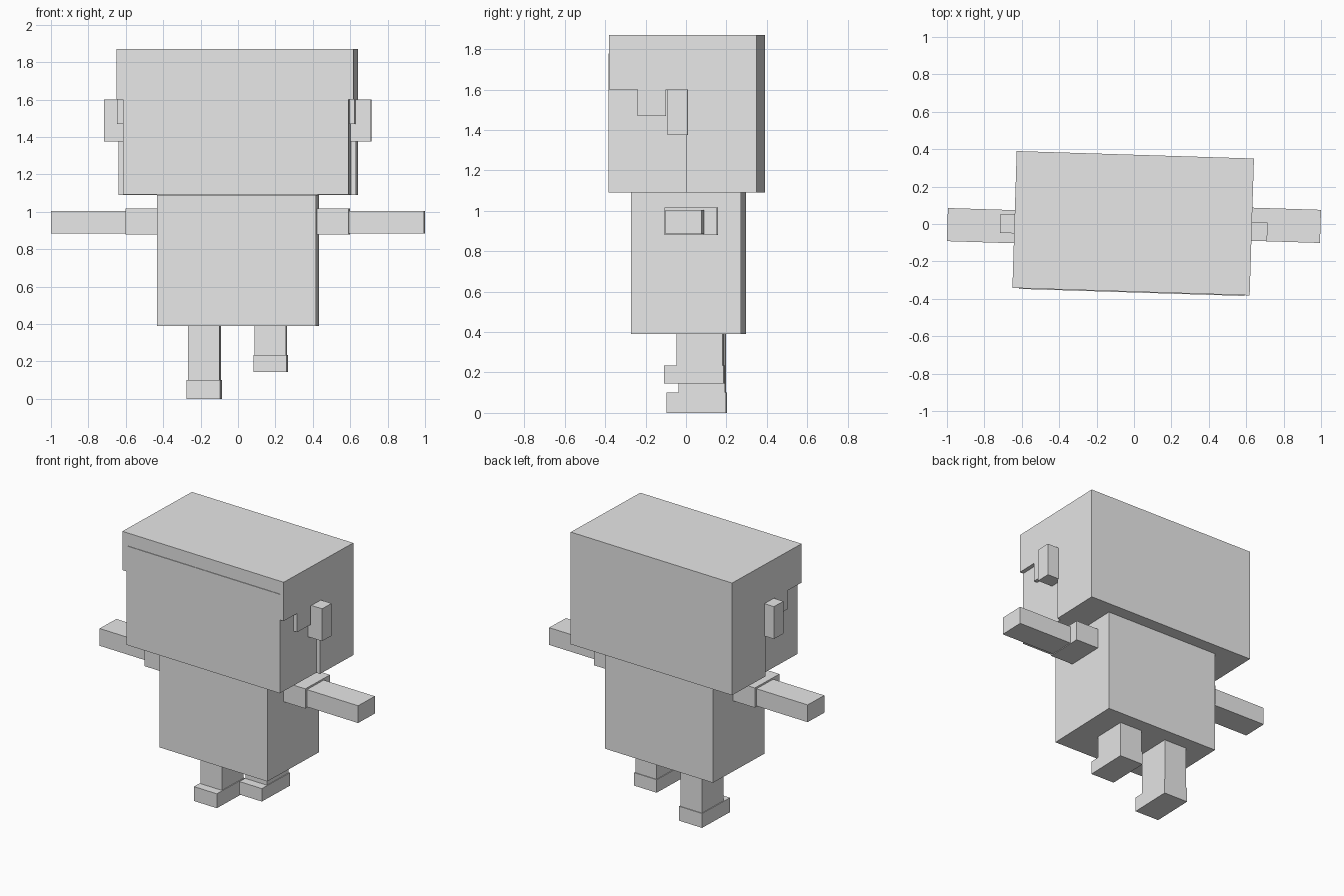
import bpy
import bmesh
import math
from mathutils import Matrix

cube = bpy.data.objects.get("Cube")
if cube:
    bpy.data.objects.remove(cube)

# One plain grey material
grey = bpy.data.materials.new("plain_grey")
grey.use_nodes = True
colour = (0.8, 0.8, 0.8, 1)
grey.diffuse_color = colour
grey.node_tree.nodes["Principled BSDF"].inputs["Base Color"].default_value = colour

# The whole figure is turned slightly about the vertical axis
TURN = Matrix.Rotation(math.radians(-1.8), 4, "Z")


def prism(name, profile, x0, x1):
    """Extrude a side profile of (y, z) points from x0 to x1."""
    bm = bmesh.new()
    face = bm.faces.new([bm.verts.new((x0, y, z)) for y, z in profile])
    ext = bmesh.ops.extrude_face_region(bm, geom=[face])
    moved = [v for v in ext["geom"] if isinstance(v, bmesh.types.BMVert)]
    bmesh.ops.translate(bm, verts=moved, vec=(x1 - x0, 0, 0))
    bmesh.ops.recalc_face_normals(bm, faces=bm.faces)
    bm.transform(TURN)
    mesh = bpy.data.meshes.new(name)
    bm.to_mesh(mesh)
    bm.free()
    mesh.materials.append(grey)
    obj = bpy.data.objects.new(name, mesh)
    bpy.context.collection.objects.link(obj)
    return obj


def box(name, x, y, z):
    """Box from (min, max) pairs."""
    return prism(name, [(y[0], z[0]), (y[1], z[0]), (y[1], z[1]), (y[0], z[1])], *x)


# Head: hair block with stepped sideburns over a narrower skull
hair_profile = [(-0.362, 1.87), (-0.362, 1.6), (-0.22, 1.6), (-0.22, 1.47),
                (-0.08, 1.47), (-0.08, 1.6), (0.02, 1.6), (0.02, 1.09),
                (0.37, 1.09), (0.37, 1.87)]
prism("hair", hair_profile, -0.639, 0.63)
box("face", (-0.603, 0.603), (-0.366, 0.33), (1.092, 1.78))

# Torso
box("torso", (-0.425, 0.425), (-0.26, 0.285), (0.39, 1.09))

# Ears, sleeves and arms; the limbs mirror through a central point
for side, s in (("left", 1), ("right", -1)):
    def span(a, b, mid=0):
        return tuple(sorted((mid + s * a, mid + s * b)))
    box(side + "_ear", span(0.58, 0.714), (-0.07, 0.03), (1.375, 1.6))
    box(side + "_sleeve", span(0.40, 0.595), span(-0.08, 0.18, -0.008), (0.88, 1.017))
    box(side + "_arm", span(0.58, 0.997), span(-0.062, 0.115, -0.008), (0.885, 1.005))

# Legs and feet; the left one is lifted
for side, x0, x1, sole, top in (("left", 0.085, 0.262, 0.145, 0.235),
                                ("right", -0.272, -0.092, 0, 0.1)):
    box(side + "_leg", (x0 + 0.005, x1 - 0.005), (-0.04, 0.19), (top - 0.02, 0.4))
    box(side + "_foot", (x0, x1), (-0.1, 0.195), (sole, top))
